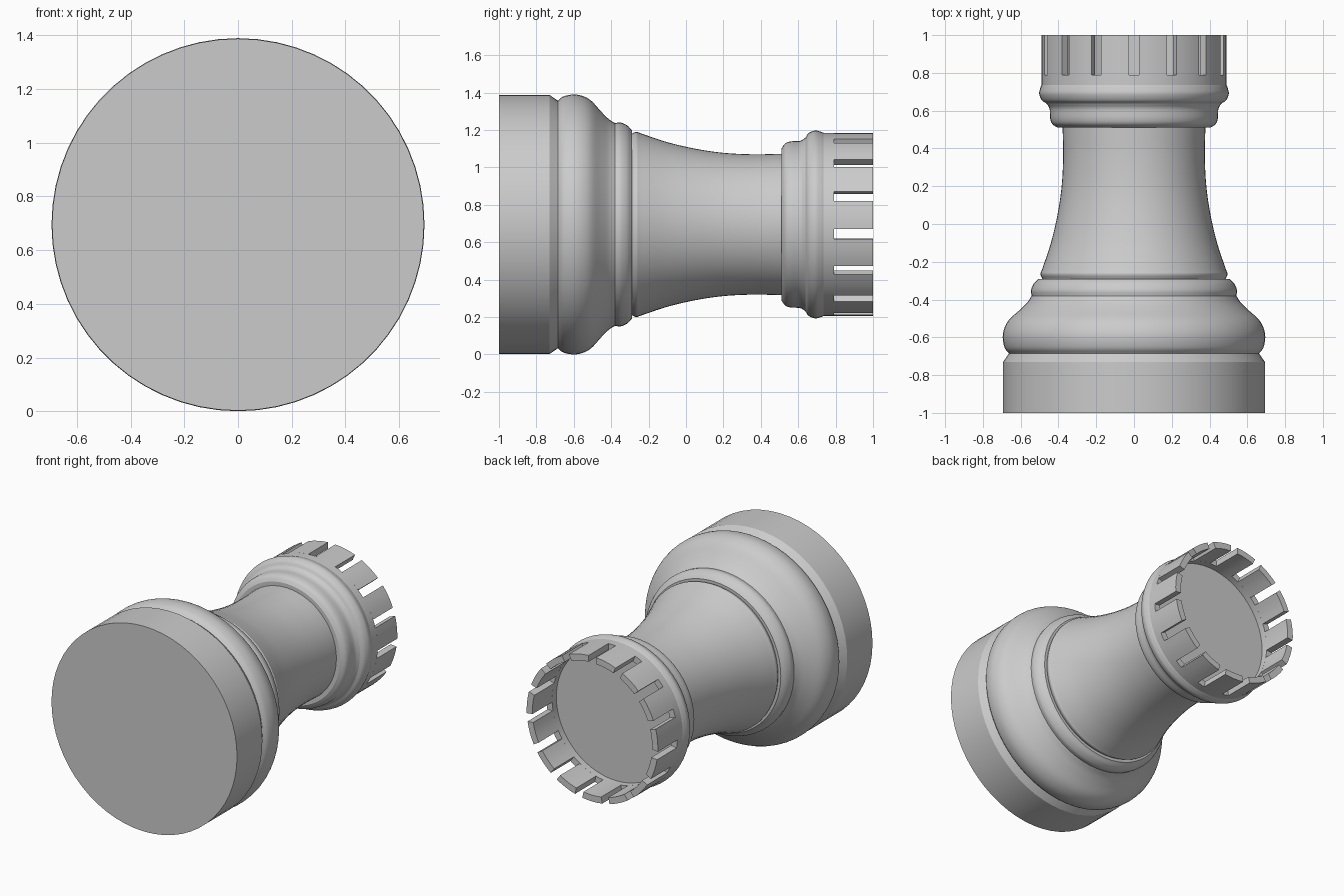
import bpy, bmesh, math
from mathutils import Vector

cube = bpy.data.objects.get("Cube")
if cube:
    bpy.data.objects.remove(cube)

AXIS_Z = 0.695      # height of the lying piece's axis
SEGMENTS = 60
NOTCHES = 15

grey = bpy.data.materials.new("stone grey")
grey.use_nodes = True
COLOUR = (0.6, 0.6, 0.6, 1)
grey.diffuse_color = COLOUR
grey.node_tree.nodes["Principled BSDF"].inputs["Base Color"].default_value = COLOUR


def place(y, r, angle):
    """Point at distance r from the axis, angle measured from straight up."""
    return Vector((r * math.sin(angle), y, AXIS_Z + r * math.cos(angle)))


def smooth_path(points, steps=5):
    """Catmull-Rom curve through (y, r) points."""
    p = [Vector(q) for q in points]
    p = [2 * p[0] - p[1]] + p + [2 * p[-1] - p[-2]]
    path = []
    for a, b, c, d in zip(p, p[1:], p[2:], p[3:]):
        for i in range(steps):
            t = i / steps
            path.append(b + 0.5 * t * (c - a + t * (2 * a - 5 * b + 4 * c - d
                                                    + t * (3 * (b - c) + d - a))))
    return path + [p[-2]]


def finish(name, bm, angle=30):
    bmesh.ops.recalc_face_normals(bm, faces=bm.faces)
    mesh = bpy.data.meshes.new(name)
    bm.to_mesh(mesh)
    bm.free()
    mesh.materials.append(grey)
    obj = bpy.data.objects.new(name, mesh)
    bpy.context.collection.objects.link(obj)
    bpy.ops.object.select_all(action='DESELECT')
    obj.select_set(True)
    bpy.context.view_layer.objects.active = obj
    bpy.ops.object.shade_smooth_by_angle(angle=math.radians(angle))
    return obj


def lathe(name, path, cap_start=False, cap_end=False):
    """Turn a (y, r) path around the axis."""
    bm = bmesh.new()
    rings = [[bm.verts.new(place(y, r, math.tau * i / SEGMENTS))
              for i in range(SEGMENTS)] for y, r in path]
    for low, high in zip(rings, rings[1:]):
        for i in range(SEGMENTS):
            j = (i + 1) % SEGMENTS
            bm.faces.new((low[i], low[j], high[j], high[i]))
    if cap_start:
        bm.faces.new(rings[0])
    if cap_end:
        bm.faces.new(rings[-1])
    obj = finish(name, bm)
    # Open shells: make sure the normals point away from the axis
    mesh = obj.data
    if not (cap_start or cap_end):
        face = mesh.polygons[0]
        centre = Vector((0, face.center.y - 0.01, AXIS_Z))
        if face.normal.dot(face.center - centre) < 0:
            mesh.flip_normals()
    return obj


# Foot and lower mouldings
lathe("base", [(-1, .693), (-.73, .693), (-.685, .662)], cap_start=True)
lathe("lower_bulge", smooth_path([(-.685, .662), (-.655, .685), (-.6, .695), (-.55, .686),
                                  (-.505, .66), (-.455, .605), (-.415, .565), (-.38, .542)]))
lathe("lower_collar", smooth_path([(-.38, .542), (-.35, .545), (-.315, .53), (-.29, .505)])
      + [Vector((-.29, .485))])

# Waisted body
lathe("shaft", smooth_path([(-.29, .485), (-.265, .495), (-.235, .485), (-.1, .44),
                            (.05, .405), (.2, .383), (.36, .375), (.51, .378)]))

# Upper mouldings
lathe("upper_collar", [Vector((.51, .378))]
      + smooth_path([(.51, .405), (.53, .433), (.56, .444), (.61, .447), (.638, .463)]))
lathe("upper_bead", smooth_path([(.638, .463), (.655, .488), (.69, .502), (.72, .496),
                                 (.735, .49)]))

# Hollow cup below the notches
OUTER, INNER, NOTCH_Y = .49, .447, .79
lathe("crown_cup", [(.735, OUTER), (NOTCH_Y, OUTER), (NOTCH_Y, INNER), (.745, INNER)],
      cap_end=True)

# Battlements: curved blocks between parallel-sided notches
bm = bmesh.new()
STEPS = 4
for k in range(NOTCHES):
    start = math.tau * k / NOTCHES
    columns = []
    for i in range(STEPS + 1):
        corners = []
        for y, r in ((NOTCH_Y, OUTER), (1, OUTER), (1, INNER), (NOTCH_Y, INNER)):
            gap = math.asin(.0275 / r)
            angle = start + gap + (math.tau / NOTCHES - 2 * gap) * i / STEPS
            corners.append(bm.verts.new(place(y, r, angle)))
        columns.append(corners)
    for a, b in zip(columns, columns[1:]):
        for i in range(4):
            j = (i + 1) % 4
            bm.faces.new((a[i], a[j], b[j], b[i]))
    bm.faces.new(columns[0])
    bm.faces.new(columns[-1])
finish("battlements", bm)
